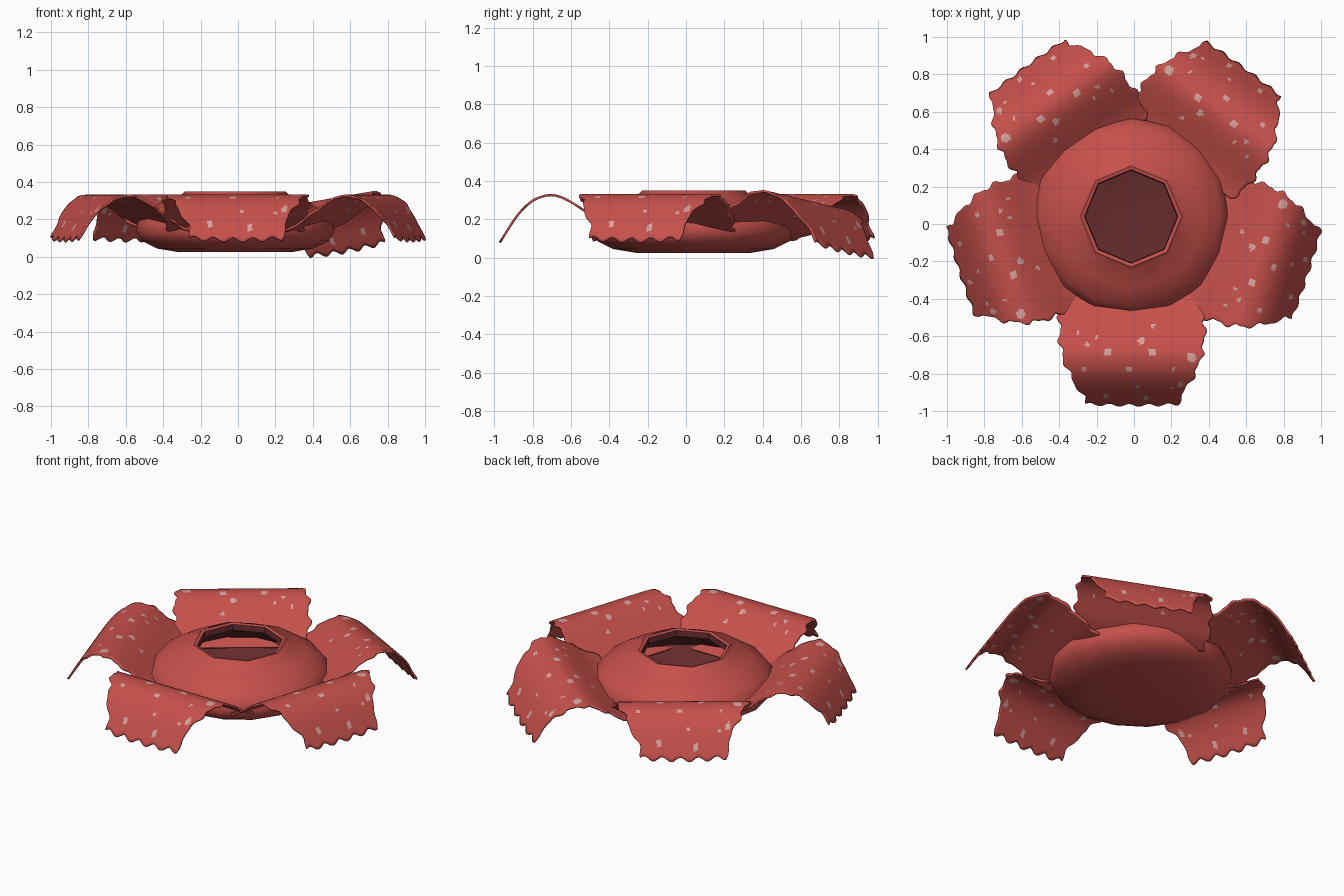
import bpy, bmesh, math, random

if "Cube" in bpy.data.objects:
    bpy.data.objects.remove(bpy.data.objects["Cube"])

random.seed(4)
CX, CY = 0.0, 0.04


def material(name, rgb):
    m = bpy.data.materials.new(name)
    m.diffuse_color = (*rgb, 1.0)
    m.use_nodes = True
    m.node_tree.nodes["Principled BSDF"].inputs["Base Color"].default_value = m.diffuse_color
    return m


RED = material("petal red", (0.56, 0.08, 0.07))
PINK = material("spot pink", (0.68, 0.36, 0.33))
DARK = material("cup dark red", (0.127, 0.024, 0.026))


def lerp(table, x):
    """Piecewise smooth lookup in a list of (x, value)."""
    if x <= table[0][0]:
        return table[0][1]
    for (a, fa), (b, fb) in zip(table, table[1:]):
        if x <= b:
            return fa + (fb - fa) * (x - a) / (b - a)
    return table[-1][1]


def soft(table, x, w=0.03):
    return sum(lerp(table, x + k * w) for k in (-1, -0.5, 0, 0.5, 1)) / 5


def finish(bm, name, mats, angle):
    me = bpy.data.meshes.new(name)
    bm.to_mesh(me)
    bm.free()
    ob = bpy.data.objects.new(name, me)
    bpy.context.collection.objects.link(ob)
    for m in mats:
        me.materials.append(m)
    bpy.context.view_layer.objects.active = ob
    ob.select_set(True)
    bpy.ops.object.shade_smooth_by_angle(angle=math.radians(angle))
    ob.select_set(False)
    return ob


# Petal outline (radius, half width) and arch (radius, height)
WIDTH = [(0.38, 0.35), (0.44, 0.375), (0.52, 0.39), (0.69, 0.385),
         (0.8, 0.355), (0.9, 0.30), (1.0, 0.235)]
ARCH = [(0.38, 0.14), (0.48, 0.19), (0.55, 0.24), (0.63, 0.295), (0.70, 0.33),
        (0.76, 0.335), (0.84, 0.305), (0.92, 0.225), (0.98, 0.125), (1.04, 0.03)]
# Pale spots (sideways, radius, size)
SPOTS = [(-0.2, 0.64, .010), (0.04, 0.66, .019), (0.1, 0.58, .011), (-0.14, 0.72, .022),
         (0.31, 0.75, .026), (0.1, 0.72, .021), (-0.27, 0.81, .013), (-0.03, 0.81, .016),
         (0.25, 0.89, .017), (-0.25, 0.68, .010), (0.2, 0.91, .009), (0.21, 0.81, .010),
         (-0.15, 0.95, .016), (0.06, 0.96, .014), (-0.3, 0.62, .009), (0.02, 0.9, .008)]


def petal(name, degrees, length=0.98, pitch=0.0, roll=0.0):
    bm = bmesh.new()
    NR, NV = 52, 60
    c, s = math.cos(math.radians(degrees)), math.sin(math.radians(degrees))
    grid, flat = [], {}
    for i in range(NR + 1):
        row = []
        for j in range(NV + 1):
            t, q = i / NR, 2 * j / NV - 1
            r = 0.38 + 0.62 * t
            # ragged sides and tip
            side = soft(WIDTH, r) + 0.010 * math.sin(r * 52 + q) + 0.005 * math.sin(r * 97)
            v = q * side - 0.01
            r += t ** 6 * (0.007 * math.sin(v * 60) - 0.1 * v * v)
            z = soft(ARCH, r) - pitch * (r - 0.4) / 0.6 - roll * v
            R = 0.38 + (r - 0.38) * (length - 0.38) / 0.62
            vert = bm.verts.new((CX + R * c - v * s, CY + R * s + v * c, z))
            flat[vert] = (v, r)
            row.append(vert)
        grid.append(row)
    for i in range(NR):
        for j in range(NV):
            f = bm.faces.new((grid[i][j], grid[i + 1][j], grid[i + 1][j + 1], grid[i][j + 1]))
            v = sum(flat[p][0] for p in f.verts) / 4
            r = sum(flat[p][1] for p in f.verts) / 4
            if any(math.hypot(v - a, r - b) < k for a, b, k in SPOTS):
                f.material_index = 1
    ob = finish(bm, name, (RED, PINK), 50)
    sol = ob.modifiers.new("thickness", 'SOLIDIFY')
    sol.thickness, sol.offset = 0.012, -1
    return ob


petal("front_petal", -90, 1.01)
petal("right_petal", -18)
petal("back_right_petal", 54, 0.99, 0.06, 0.14)
petal("back_left_petal", 126, 0.99)
petal("left_petal", 198)

# Central cup: (radius, height, octagon amount), from under side over rim to inside floor
PROFILE = [(0.0, 0.025, 0), (0.30, 0.025, 0), (0.42, 0.045, 0), (0.50, 0.085, 0),
           (0.53, 0.135, 0), (0.52, 0.185, 0), (0.48, 0.235, 0), (0.39, 0.295, .5),
           (0.285, 0.335, 1), (0.270, 0.350, 1), (0.250, 0.345, 1), (0.245, 0.31, 1),
           (0.36, 0.25, .3), (0.46, 0.16, 0), (0.40, 0.08, 0), (0.28, 0.05, 0), (0.0, 0.05, 0)]
N = 16
bm = bmesh.new()
rings = []
for r, z, octa in PROFILE:
    if r == 0:
        rings.append([bm.verts.new((CX - 0.015, CY, z))])
        continue
    ring = []
    for k in range(N):
        a = 2 * math.pi * k / N
        rr = r * (1 - octa * (1 - math.cos(math.pi / 8)) * (k % 2))
        ring.append(bm.verts.new((CX - 0.015 + rr * math.cos(a), CY + rr * math.sin(a), z)))
    rings.append(ring)
for n, (lo, hi) in enumerate(zip(rings, rings[1:])):
    for k in range(N):
        m = (k + 1) % N
        if len(lo) == 1:
            f = bm.faces.new((lo[0], hi[m], hi[k]))
        elif len(hi) == 1:
            f = bm.faces.new((lo[k], lo[m], hi[0]))
        else:
            f = bm.faces.new((lo[k], lo[m], hi[m], hi[k]))
        f.material_index = 1 if n >= 10 else 0
finish(bm, "central_cup", (RED, DARK), 42)
